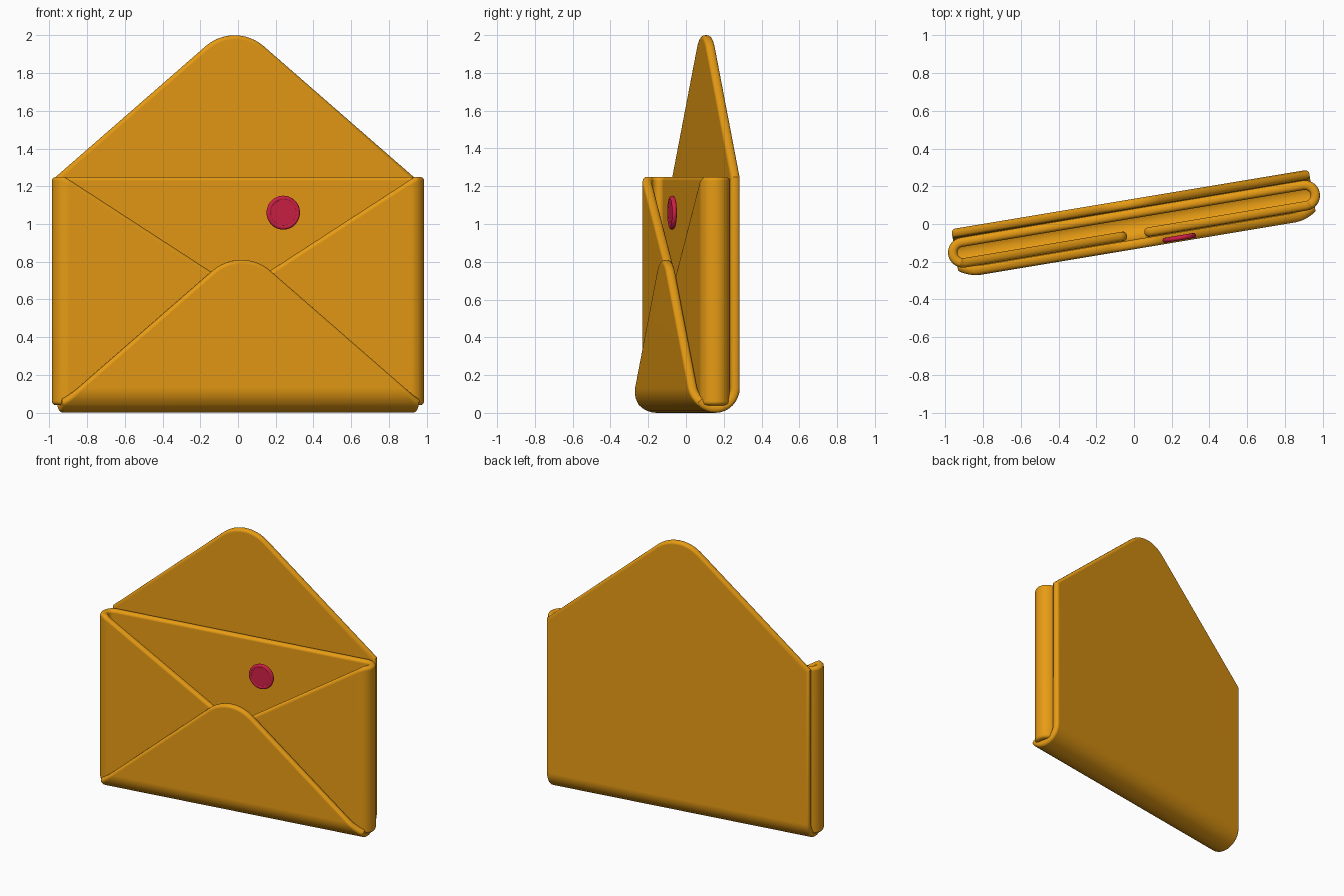
import bpy, bmesh, math
from mathutils import Matrix, Vector

if "Cube" in bpy.data.objects:
    bpy.data.objects.remove(bpy.data.objects["Cube"])

TURN = Matrix.Rotation(math.radians(9.46), 4, 'Z')   # whole model is turned a little
THICK = 0.05


def material(name, rgb):
    m = bpy.data.materials.new(name)
    m.diffuse_color = (*rgb, 1)
    m.use_nodes = True
    m.node_tree.nodes["Principled BSDF"].inputs["Base Color"].default_value = m.diffuse_color
    return m


ORANGE = material("orange_paper", (0.80, 0.33, 0.007))
RED = material("red_seal", (0.62, 0.014, 0.06))


def tip(apex, slope, r, n=12):
    """Rounded tip pointing along +h: list of (w, h), w going + to -."""
    a = math.atan(slope)
    hc = apex - r / math.cos(a)
    return [(r * math.sin(f), hc + r * math.cos(f))
            for f in (a - 2 * a * i / n for i in range(n + 1))]


def sheet(name, outline, axis, cuts, fold):
    """Flat rounded slab from a convex outline, cut at fold lines, then folded."""
    bm = bmesh.new()
    f = bm.faces.new([bm.verts.new((x, y, -THICK / 2)) for x, y in outline])
    top = bmesh.ops.extrude_face_region(bm, geom=[f])["geom"]
    for v in top:
        if isinstance(v, bmesh.types.BMVert):
            v.co.z = THICK / 2
    bmesh.ops.recalc_face_normals(bm, faces=bm.faces)
    rim = [e for e in bm.edges if abs(e.verts[0].co.z - e.verts[1].co.z) < 1e-5
           and len(e.link_faces) == 2]
    bmesh.ops.bevel(bm, geom=rim, offset=0.021, segments=4, profile=0.5, affect='EDGES')
    normal = Vector((1, 0, 0)) if axis == 0 else Vector((0, 1, 0))
    for c in cuts:
        bmesh.ops.bisect_plane(bm, geom=bm.verts[:] + bm.edges[:] + bm.faces[:],
                               plane_co=normal * c, plane_no=normal, dist=1e-5)
    for v in bm.verts:
        v.co = fold(*v.co)
    bmesh.ops.recalc_face_normals(bm, faces=bm.faces)
    me = bpy.data.meshes.new(name)
    bm.to_mesh(me)
    bm.free()
    ob = bpy.data.objects.new(name, me)
    bpy.context.collection.objects.link(ob)
    finish(ob, ORANGE)


def finish(ob, mat):
    ob.data.materials.append(mat)
    for o in bpy.context.selected_objects:
        o.select_set(False)
    ob.select_set(True)
    bpy.context.view_layer.objects.active = ob
    bpy.ops.object.shade_smooth_by_angle(angle=math.radians(40))
    ob.modifiers.new("weighted", 'WEIGHTED_NORMAL').keep_sharp = True
    ob.matrix_world = TURN @ ob.matrix_basis


# Back panel with open top flap, wrapping under the bottom into the front flap
R = 0.107
ZC = R + THICK / 2
W = 0.96
SL = 0.86


def fold_wrap(u, t, w):
    # t: up the back is positive, bend is -pi*R..0, front flap below that
    if t >= 0:
        return Vector((u, R + w, ZC + t))
    if t > -math.pi * R:
        a = -t / R
        return Vector((u, (R + w) * math.cos(a), ZC - (R + w) * math.sin(a)))
    return Vector((u, -R - w, ZC - t - math.pi * R))


up = tip(1.25 + W * SL - ZC, SL, 0.238)
front_apex = 0.886 - ZC + math.pi * R
down = [(-u, -h) for u, h in tip(front_apex, SL, 0.238)]
shoulder = -(front_apex - W * SL)
outline = [(W, shoulder), (W, 1.25 - ZC)] + up + [(-W, 1.25 - ZC), (-W, shoulder)] + down
sheet("back_and_front_flap", outline, 1,
      [-math.pi * R * i / 16 for i in range(17)], fold_wrap)

# Inner sheet whose ends fold round into the two pointed side flaps
r2 = 0.055
E = 0.918


def fold_sides(p, z, w):
    s, q = (1 if p >= 0 else -1), abs(p) - E
    if q <= 0:
        return Vector((p, r2 + w, z))
    if q < math.pi * r2:
        a = q / r2
        return Vector((s * (E + (r2 + w) * math.sin(a)), (r2 + w) * math.cos(a), z))
    return Vector((s * (E - q + math.pi * r2), -r2 - w, z))


Z0, Z1 = 0.04, 1.25
ZM, H = (Z0 + Z1) / 2, (Z1 - Z0) / 2
P0 = E + 0.15
point = tip(P0 + 0.945, 0.945 / H, 0.06)
right = [(h, ZM - w) for w, h in point]
left = [(-h, ZM + w) for w, h in point]
outline = [(-P0, Z0), (P0, Z0)] + right + [(P0, Z1), (-P0, Z1)] + left
bends = [E + math.pi * r2 * i / 16 for i in range(17)]
sheet("inner_side_flaps", outline, 0, bends + [-b for b in bends], fold_sides)

# Round seal with a raised rim
AT = (0.2245, -0.112, 1.06)
TILT = (math.pi / 2, 0, 0)
bpy.ops.mesh.primitive_cylinder_add(vertices=48, radius=0.08, depth=0.02,
                                    location=AT, rotation=TILT)
disc = bpy.context.object
disc.name = "seal_disc"
bpy.context.view_layer.update()
finish(disc, RED)
bpy.ops.mesh.primitive_torus_add(major_segments=48, minor_segments=12, major_radius=0.077,
                                 minor_radius=0.013, location=AT, rotation=TILT)
rim = bpy.context.object
rim.name = "seal_rim"
bpy.context.view_layer.update()
finish(rim, RED)
